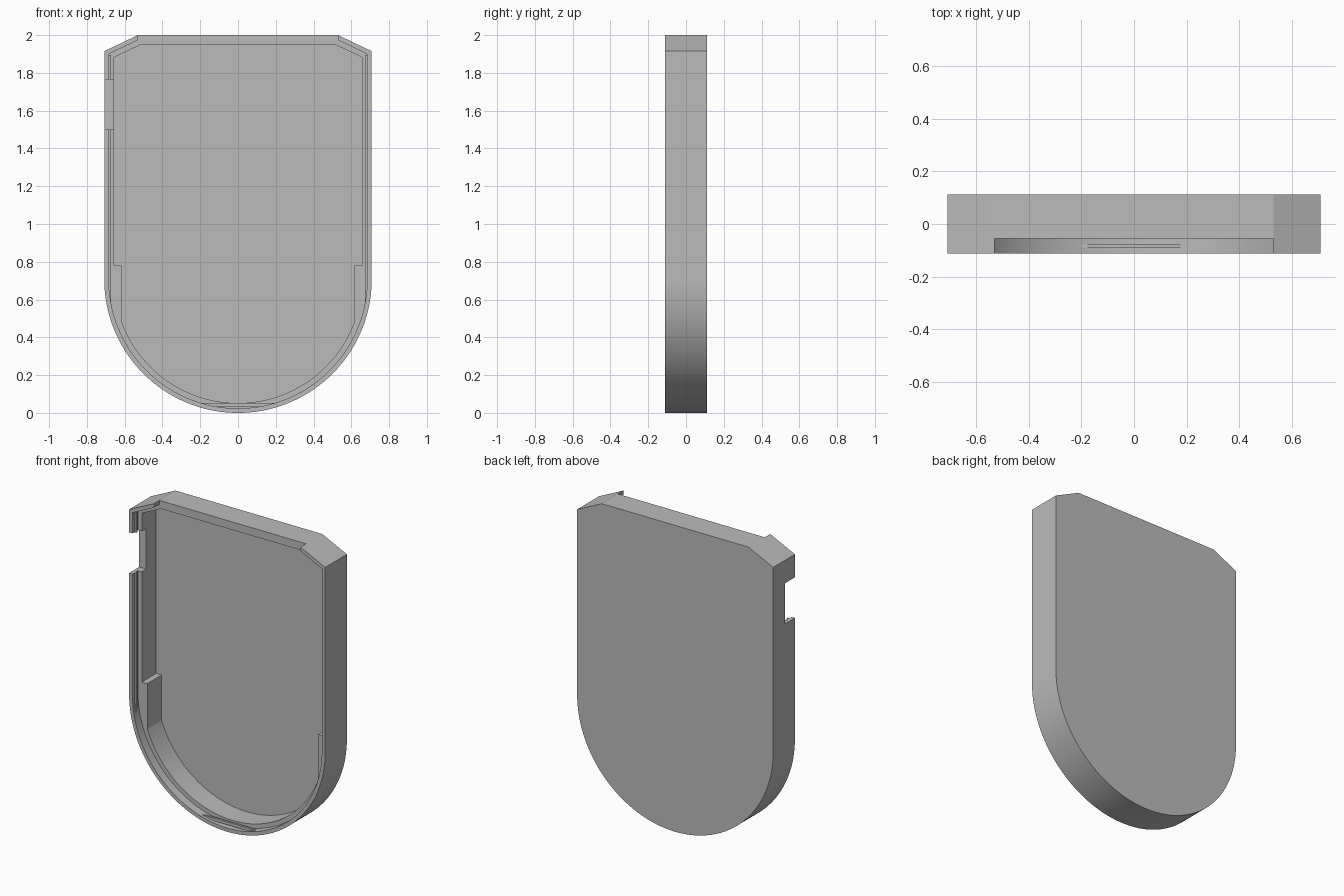
import bpy, bmesh, math

cube = bpy.data.objects.get("Cube")
if cube:
    bpy.data.objects.remove(cube, do_unlink=True)

grey = bpy.data.materials.new("light grey plastic")
grey.use_nodes = True
colour = (0.5, 0.5, 0.5, 1)
grey.diffuse_color = colour
grey.node_tree.nodes["Principled BSDF"].inputs["Base Color"].default_value = colour

R = 0.708            # outer half width, also the radius of the round bottom
FRONT, BACK = -0.112, 0.112
SHELF, FLOOR = -0.055, 0.092
WALL, LIP = 0.052, 0.024
STEPS = 96


def half_outline(inset, block=None):
    """Right half from the bottom centre up to the top chamfer."""
    r = R - inset
    end = math.pi / 2 if block is None else math.asin(block / r)
    pts = [(r * math.sin(end * i / STEPS), R - r * math.cos(end * i / STEPS))
           for i in range(STEPS + 1)]
    if block:
        pts += [(block, 0.78), (r, 0.78)]
    pts += [(r, 1.915 - 0.63 * inset), (0.53 - 0.226 * inset, 2 - inset)]
    return pts


def prism(name, half, y0, y1):
    outline = half + [(-x, z) for x, z in reversed(half[1:])]
    bm = bmesh.new()
    face = bm.faces.new([bm.verts.new((x, y0, z)) for x, z in outline])
    ext = bmesh.ops.extrude_face_region(bm, geom=[face])
    moved = [v for v in ext["geom"] if isinstance(v, bmesh.types.BMVert)]
    bmesh.ops.translate(bm, verts=moved, vec=(0, y1 - y0, 0))
    return finish(name, bm)


def box(name, x, y, z):
    bm = bmesh.new()
    bmesh.ops.create_cube(bm, size=1)
    for v in bm.verts:
        v.co = [span[0] if c < 0 else span[1] for c, span in zip(v.co, (x, y, z))]
    return finish(name, bm)


def finish(name, bm):
    bmesh.ops.recalc_face_normals(bm, faces=bm.faces)
    mesh = bpy.data.meshes.new(name)
    bm.to_mesh(mesh)
    bm.free()
    mesh.materials.append(grey)
    obj = bpy.data.objects.new(name, mesh)
    bpy.context.collection.objects.link(obj)
    return obj


def activate(obj):
    bpy.ops.object.select_all(action="DESELECT")
    obj.select_set(True)
    bpy.context.view_layer.objects.active = obj


def cut(obj, cutter):
    mod = obj.modifiers.new("cut", "BOOLEAN")
    mod.operation = "DIFFERENCE"
    mod.solver = "EXACT"
    mod.object = cutter
    activate(obj)
    bpy.ops.object.modifier_apply(modifier=mod.name)
    bpy.data.objects.remove(cutter, do_unlink=True)


# Tray: solid body, lip recess, stepped cavity, open top edge, side slot
shell = prism("shell", half_outline(0), FRONT, BACK)
cut(shell, prism("lip_recess", half_outline(LIP), -0.2, SHELF))
cut(shell, prism("cavity", half_outline(WALL, block=0.617), -0.15, FLOOR))
cut(shell, box("top_opening", (-0.53, 0.53), (-0.25, SHELF), (1.9, 2.1)))
cut(shell, box("side_slot", (-0.8, -0.6), (-0.3, -0.01), (1.5, 1.765)))
activate(shell)
bpy.ops.object.shade_smooth_by_angle(angle=math.radians(20))

# Snap ridges inside the lip; the right one is interrupted by the slot
ridge_y = (-0.092, -0.078)
inner, buried = R - LIP - 0.012, R - LIP + 0.004
box("left_ridge", (inner, buried), ridge_y, (0.585, 1.895))
box("right_ridge_lower", (-buried, -inner), ridge_y, (0.585, 1.5))
box("right_ridge_upper", (-buried, -inner), ridge_y, (1.765, 1.895))
box("bottom_ridge", (-0.2, 0.2), ridge_y, (0.034, 0.053))
